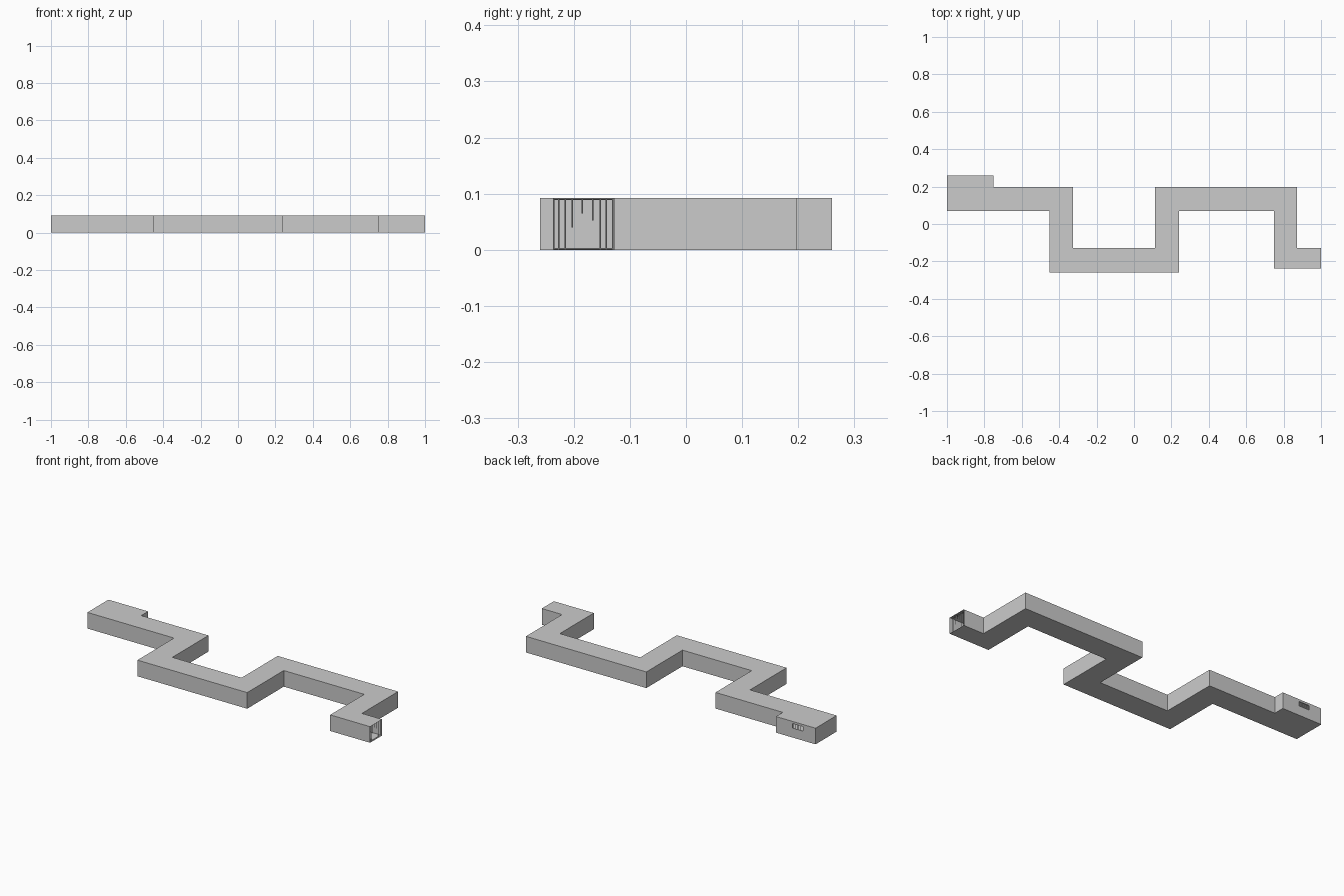
import bpy, bmesh
from mathutils import Vector

if "Cube" in bpy.data.objects:
    bpy.data.objects.remove(bpy.data.objects["Cube"])

H = 0.092  # tunnel height

# Plan outline of the winding tunnel, starting at the back wall of the end room
PLAN = [(-1, .26), (-.75, .26), (-.75, .198), (-.325, .198), (-.325, -.128),
        (.112, -.128), (.112, .198), (.872, .198), (.872, -.128), (1, -.128),
        (1, -.237), (.748, -.237), (.748, .07), (.24, .07), (.24, -.26),
        (-.453, -.26), (-.453, .07), (-1, .07)]
MOUTH = 9        # outline edge left open at the right end
WINDOW_WALL = 0  # outline edge holding the small barred window
WX0, WX1, WZ0, WZ1 = -.922, -.854, .054, .08


def make_object(name, bm):
    mesh = bpy.data.meshes.new(name)
    bm.to_mesh(mesh)
    bm.free()
    obj = bpy.data.objects.new(name, mesh)
    bpy.context.collection.objects.link(obj)
    return obj


def bar(bm, a, b, r, sides=6):
    """Thin prism from a to b."""
    a, b = Vector(a), Vector(b)
    d = b - a
    ret = bmesh.ops.create_cone(bm, cap_ends=True, segments=sides,
                                radius1=r, radius2=r, depth=d.length)
    rot = Vector((0, 0, 1)).rotation_difference(d).to_matrix()
    bmesh.ops.rotate(bm, verts=ret['verts'], matrix=rot)
    bmesh.ops.translate(bm, verts=ret['verts'], vec=(a + b) / 2)


# Tunnel shell: floor, roof and single-sheet walls
bm = bmesh.new()
low = [bm.verts.new((x, y, 0)) for x, y in PLAN]
top = [bm.verts.new((x, y, H)) for x, y in PLAN]
bm.faces.new(low)
bm.faces.new(top[::-1])
n = len(PLAN)
for i in range(n):
    j = (i + 1) % n
    quad = [low[i], top[i], top[j], low[j]]
    if i == MOUTH:
        continue
    if i == WINDOW_WALL:
        hole = [bm.verts.new((x, .26, z)) for x, z in
                ((WX0, WZ0), (WX0, WZ1), (WX1, WZ1), (WX1, WZ0))]
        for k in range(4):
            m = (k + 1) % 4
            bm.faces.new([quad[k], quad[m], hole[m], hole[k]])
    else:
        bm.faces.new(quad)
bmesh.ops.recalc_face_normals(bm, faces=bm.faces)
bmesh.ops.triangulate(bm, faces=[f for f in bm.faces if len(f.verts) > 4])
make_object("tunnel_shell", bm)

# Mouth grate: full-height bars at the sides, broken ones in the middle
bm = bmesh.new()
GX = .993
for y, bottom in ((-.227, 0), (-.215, 0), (-.203, .04), (-.185, .065),
                  (-.166, .052), (-.153, 0), (-.142, 0)):
    bar(bm, (GX, y, bottom), (GX, y, H), .0012)
for y in (-.2355, -.1305):
    bar(bm, (GX, y, 0), (GX, y, H), .0014, 4)
for z in (.0015, H - .0015):
    bar(bm, (GX, -.2355, z), (GX, -.1305, z), .0014, 4)
make_object("broken_mouth_grate", bm)

# Window grate in the end room
bm = bmesh.new()
for i in range(6):
    x = WX0 + (WX1 - WX0) * (i + .5) / 6
    bar(bm, (x, .258, WZ0), (x, .258, WZ1), .0012)
for x in (WX0, WX1):
    bar(bm, (x, .2585, WZ0), (x, .2585, WZ1), .0014, 4)
for z in (WZ0, WZ1):
    bar(bm, (WX0, .2585, z), (WX1, .2585, z), .0014, 4)
make_object("window_grate", bm)
